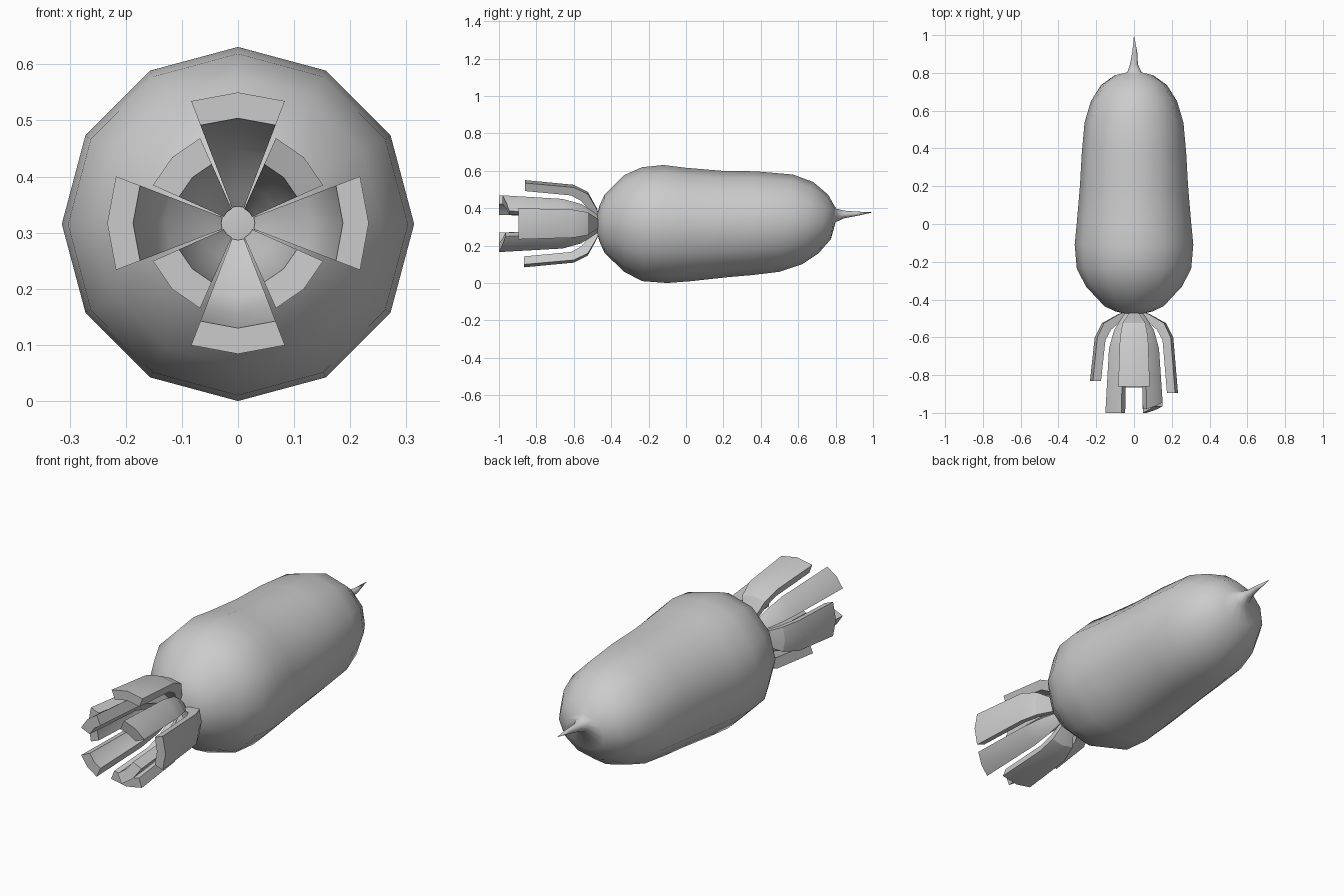
import bpy, bmesh
from math import sin, cos, radians, pi

if "Cube" in bpy.data.objects:
    bpy.data.objects.remove(bpy.data.objects["Cube"])

CZ = 0.317   # height of the long axis


def make_object(name, bm, angle):
    bmesh.ops.recalc_face_normals(bm, faces=bm.faces)
    mesh = bpy.data.meshes.new(name)
    bm.to_mesh(mesh)
    bm.free()
    ob = bpy.data.objects.new(name, mesh)
    bpy.context.collection.objects.link(ob)
    bpy.ops.object.select_all(action='DESELECT')
    ob.select_set(True)
    bpy.context.view_layer.objects.active = ob
    bpy.ops.object.shade_smooth_by_angle(angle=radians(angle))
    return ob


def bridge(bm, a, b):
    n = len(a)
    for i in range(n):
        j = (i + 1) % n
        bm.faces.new((a[i], a[j], b[j], b[i]))


# Root body: tilted 12-sided rings (y top, z top, y bottom, z bottom, x radius, x centre)
RINGS = [
    (-0.475, 0.367, -0.475, 0.267, 0.05, 0),
    (-0.462, 0.415, -0.462, 0.22, 0.10, 0),
    (-0.435, 0.473, -0.435, 0.16, 0.157, 0),
    (-0.33, 0.577, -0.33, 0.06, 0.255, 0),
    (-0.235, 0.619, -0.235, 0.01, 0.303, 0),
    (-0.12, 0.631, -0.10, 0.0, 0.314, 0),
    (0.0, 0.616, 0.03, 0.01, 0.302, 0),
    (0.19, 0.60, 0.22, 0.031, 0.286, 0),
    (0.374, 0.597, 0.36, 0.043, 0.277, 0),
    (0.572, 0.58, 0.50, 0.06, 0.262, 0),
    (0.68, 0.54, 0.62, 0.10, 0.228, 0),
    (0.76, 0.472, 0.71, 0.16, 0.175, 0),
    (0.795, 0.41, 0.775, 0.235, 0.105, 0),
    (0.805, 0.397, 0.80, 0.325, 0.038, 0.002),
    (0.845, 0.387, 0.845, 0.346, 0.021, 0),
    (0.91, 0.382, 0.91, 0.358, 0.013, 0.004),
]
bm = bmesh.new()
prev = None
for yt, zt, yb, zb, rx, cx in RINGS:
    ring = []
    for k in range(12):
        a = k * pi / 6
        s = sin(a)
        ring.append(bm.verts.new((cx + rx * cos(a),
                                  (yt + yb) / 2 + s * (yt - yb) / 2,
                                  (zt + zb) / 2 + s * (zt - zb) / 2)))
    if prev:
        bridge(bm, prev, ring)
    else:
        bm.faces.new(ring)
    prev = ring
tip = bm.verts.new((0, 1.0, 0.378))
for i in range(12):
    bm.faces.new((prev[i], prev[(i + 1) % 12], tip))
make_object("root_body", bm, 60)

# Cut stalk profiles: (outer radius, y, inner radius, y)
OUTER = [(0.05, -0.465, 0.03, -0.48), (0.085, -0.478, 0.055, -0.50),
         (0.17, -0.525, 0.13, -0.56), (0.208, -0.60, 0.162, -0.615),
         (0.233, -0.86, 0.187, -0.86)]
INNER = [(0.045, -0.465, 0.028, -0.48), (0.065, -0.49, 0.037, -0.51),
         (0.115, -0.56, 0.07, -0.59), (0.145, -0.66, 0.097, -0.67),
         (0.166, -1.0, 0.115, -1.0)]


def stalk(name, profile, direction, end_a, end_b):
    """Curved three-column strip; end_a and end_b give the y of its end corners."""
    bm = bmesh.new()
    prev = None
    for n, (ro, yo, ri, yi) in enumerate(profile):
        last = n == len(profile) - 1
        cols = [(ro, yo, -21), (ro, yo, 0), (ro, yo, 21),
                (ri, yi, 21), (ri, yi, 0), (ri, yi, -21)]
        ring = []
        for r, y, off in cols:
            if last:
                y = end_a + (end_b - end_a) * (off + 21) / 42
            a = radians(direction + off)
            ring.append(bm.verts.new((r * cos(a), y, CZ + r * sin(a))))
        if prev:
            bridge(bm, prev, ring)
        else:
            bm.faces.new(ring)
        prev = ring
    bm.faces.new(prev)
    make_object(name, bm, 30)


# Four outer stalks and four longer inner stalks between them
for i, end in enumerate((-0.895, -0.86, -0.83, -0.865)):
    stalk(f"outer_stalk_{i + 1}", OUTER, i * 90, end, end)
for i, (a, b) in enumerate(((-0.945, -0.98), (-1.0, -1.0), (-1.0, -1.0), (-0.965, -1.0))):
    # corner order follows increasing angle around the axis
    ends = (b, a) if i == 3 else (a, b)
    stalk(f"inner_stalk_{i + 1}", INNER, 45 + i * 90, *ends)
